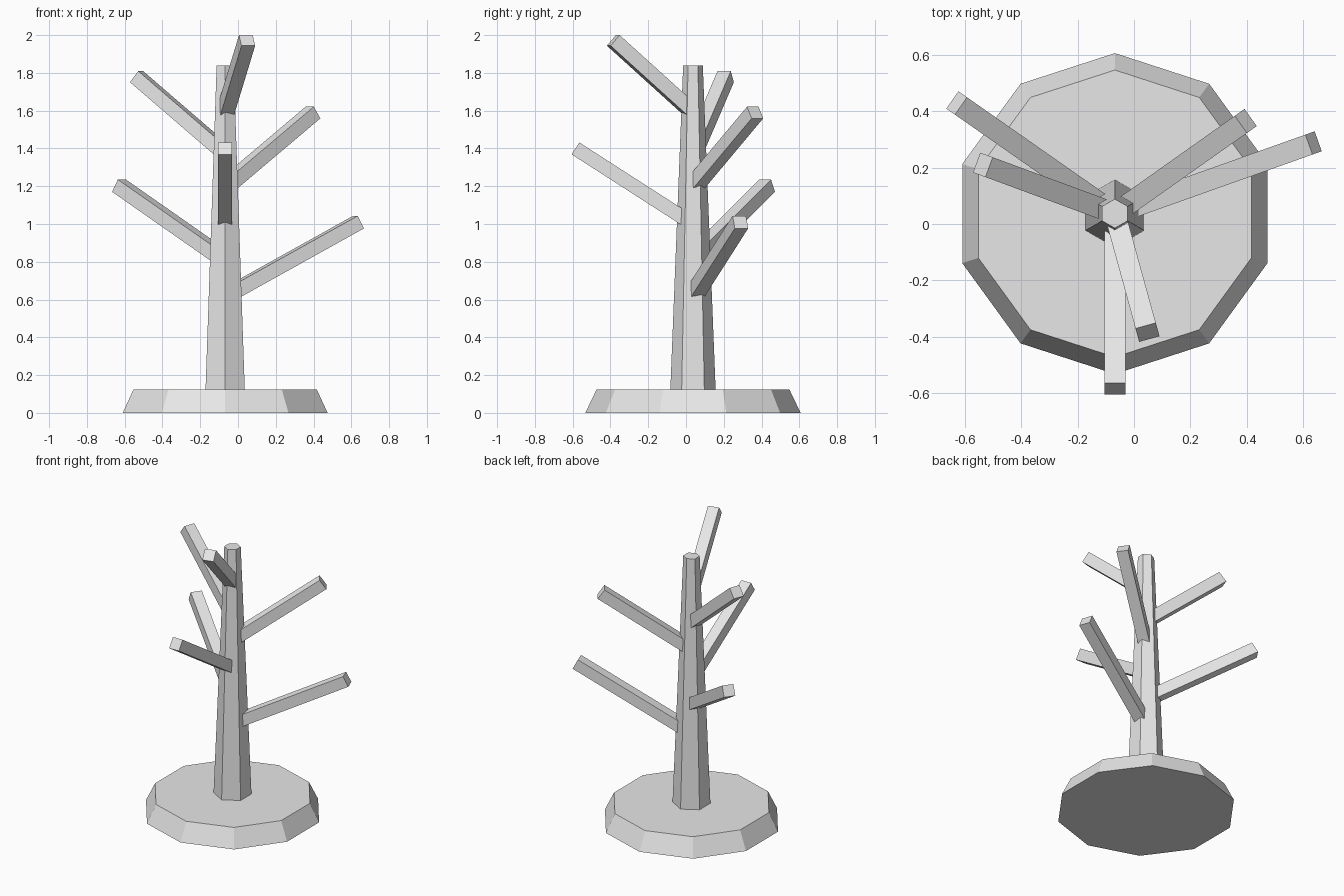
import bpy
import math
from mathutils import Vector

cube = bpy.data.objects.get("Cube")
if cube:
    bpy.data.objects.remove(cube, do_unlink=True)

# One plain grey for the whole tree
grey = bpy.data.materials.new("light_grey")
grey.use_nodes = True
colour = (0.8, 0.8, 0.8, 1.0)
grey.diffuse_color = colour
grey.node_tree.nodes["Principled BSDF"].inputs["Base Color"].default_value = colour

CX, CY = -0.068, 0.037  # trunk axis


def finish(name):
    obj = bpy.context.object
    obj.name = name
    obj.data.materials.append(grey)
    return obj


def tapered_prism(name, sides, r_bottom, r_top, z_bottom, z_top):
    bpy.ops.mesh.primitive_cone_add(
        vertices=sides, radius1=r_bottom, radius2=r_top, depth=z_top - z_bottom,
        location=(CX, CY, (z_bottom + z_top) / 2))
    return finish(name)


def branch(name, start_z, tip, width=0.075):
    start, end = Vector((CX, CY, start_z)), Vector(tip)
    axis = end - start
    bpy.ops.mesh.primitive_cube_add(size=1, location=(start + end) / 2)
    obj = finish(name)
    obj.scale = (width, width, axis.length)
    # Keep two sides of the square section upright
    azimuth = math.atan2(axis.y, axis.x)
    tilt = math.acos(axis.z / axis.length)
    obj.rotation_euler = (0, tilt, azimuth)
    return obj


# Ground disc and trunk
tapered_prism("base", 10, 0.57, 0.51, 0, 0.125)
tapered_prism("trunk", 6, 0.12, 0.052, 0.12, 1.84)

# Branches: height on the trunk axis, then tip centre
branch("front_lower_branch", 1.0, (CX, -0.585, 1.40))
branch("front_upper_branch", 1.59, (0.048, -0.385, 1.972))
branch("left_lower_branch", 0.617, (0.638, 0.288, 1.01))
branch("left_upper_branch", 1.197, (0.397, 0.366, 1.59))
branch("right_lower_branch", 0.81, (-0.63, 0.43, 1.203))
branch("right_upper_branch", 1.376, (-0.537, 0.21, 1.78))
